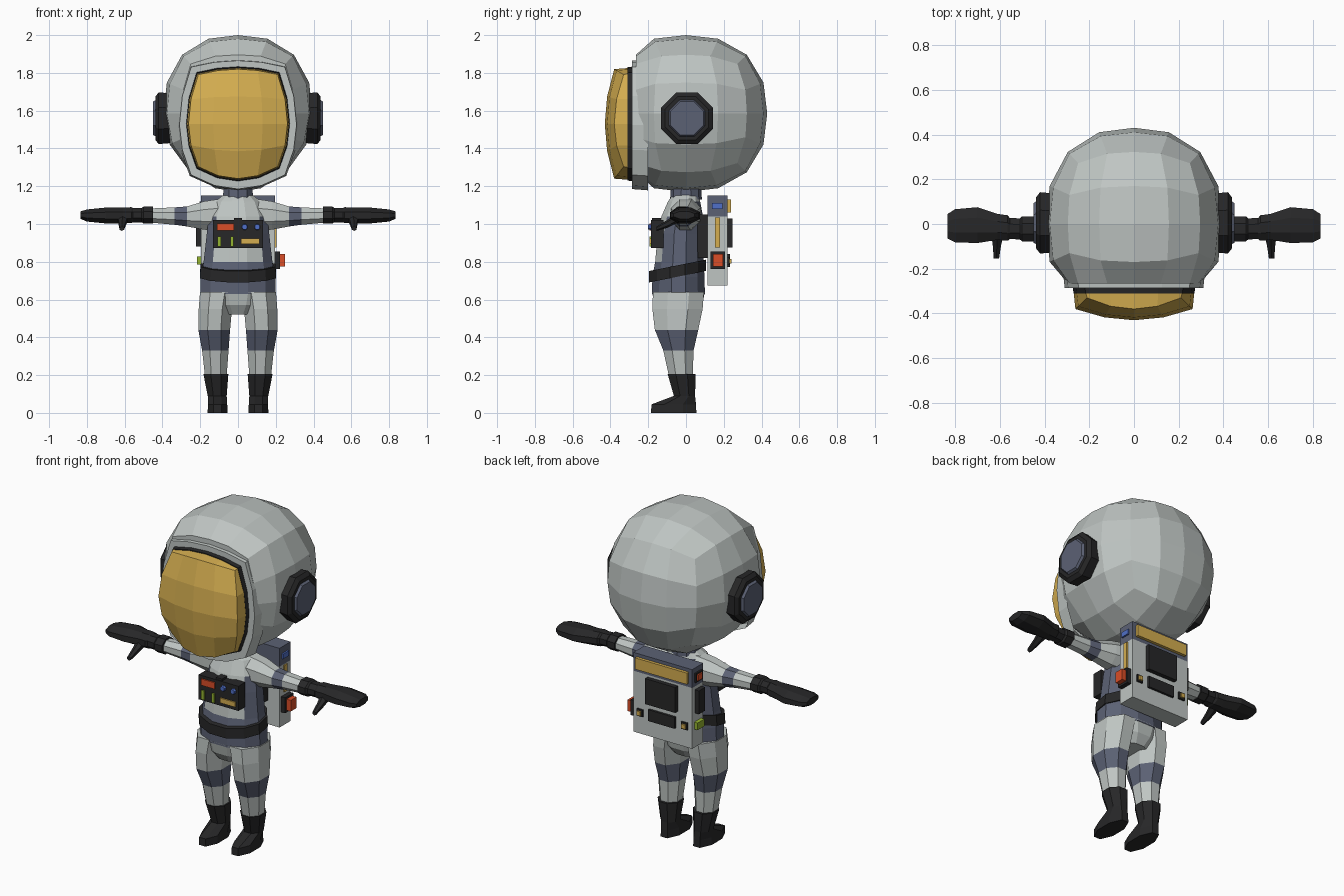
import bpy, bmesh, math
from mathutils import Vector

cube = bpy.data.objects.get("Cube")
if cube:
    bpy.data.objects.remove(cube)


def material(name, r, g, b):
    m = bpy.data.materials.new(name)
    m.use_nodes = True
    m.diffuse_color = (r, g, b, 1)
    m.node_tree.nodes["Principled BSDF"].inputs["Base Color"].default_value = (r, g, b, 1)
    return m


WHITE = material("pale grey", .52, .56, .545)
SLATE = material("slate blue", .105, .12, .175)
DARK = material("charcoal", .02, .02, .021)
GOLD = material("gold", .66, .42, .08)
RED = material("orange red", .7, .075, .02)
BLUE = material("bright blue", .08, .16, .58)
LIME = material("lime", .3, .46, .03)


def finish(name, bm, mats, mirror=False):
    bmesh.ops.recalc_face_normals(bm, faces=bm.faces)
    me = bpy.data.meshes.new(name)
    bm.to_mesh(me)
    bm.free()
    for m in mats:
        me.materials.append(m)
    ob = bpy.data.objects.new(name, me)
    bpy.context.collection.objects.link(ob)
    if mirror:
        ob.modifiers.new("Mirror", 'MIRROR').use_mirror_merge = False
    return ob


AXES = {"x": lambda t, a, b: (t, a, b),
        "y": lambda t, a, b: (a, t, b),
        "z": lambda t, a, b: (a, b, t)}


def loft(name, axis, rings, mats, n=8, mirror=False, bands=(), rule=None, tilt=0):
    """Rings are (position, centre a, centre b, half size a, half size b)."""
    bm = bmesh.new()
    loops = []
    for t, ca, cb, ra, rb in rings:
        k = 1 / math.cos(math.pi / n)
        loop = []
        for i in range(n):
            ang = 2 * math.pi * (i + .5) / n
            v = Vector(AXES[axis](t, ca + ra * k * math.cos(ang), cb + rb * k * math.sin(ang)))
            v.z += tilt * v.y
            loop.append(bm.verts.new(v))
        loops.append(loop)
    for j in range(len(loops) - 1):
        for i in range(n):
            k = (i + 1) % n
            f = bm.faces.new((loops[j][i], loops[j][k], loops[j + 1][k], loops[j + 1][i]))
            f.material_index = 1 if j in bands else 0
    bm.faces.new(loops[0])
    bm.faces.new(loops[-1])
    if rule:
        for f in bm.faces:
            f.material_index = rule(f.calc_center_median())
    return finish(name, bm, mats, mirror)


def box(name, x, y, z, mat):
    bm = bmesh.new()
    bmesh.ops.create_cube(bm, size=1)
    for v in bm.verts:
        v.co = [(lo + hi) / 2 + c * (hi - lo) for c, (lo, hi) in zip(v.co, (x, y, z))]
    return finish(name, bm, [mat])


def shield(name, sx, sz, cz, front, bulge, back, mat):
    """Domed rounded-square plate facing the front, with a rim going back."""
    bm = bmesh.new()
    bmesh.ops.create_grid(bm, x_segments=4, y_segments=4, size=1)
    for w in bm.verts:
        u, v = w.co.x, w.co.y
        drop = .1 if v > 0 else .22
        w.co = (sx * u * (1 - .2 * v * v), front + bulge * (u * u + v * v),
                cz + sz * v * (1 - drop * u * u))
    edges = [e for e in bm.edges if e.is_boundary]
    ext = bmesh.ops.extrude_edge_only(bm, edges=edges)["geom"]
    for w in ext:
        if isinstance(w, bmesh.types.BMVert):
            w.co = (w.co.x * 1.03, back, cz + (w.co.z - cz) * 1.02)
    return finish(name, bm, [mat])


# Helmet: a subdivided cube rounded into a slightly boxy ball, flat at the front
bm = bmesh.new()
bmesh.ops.create_cube(bm, size=2)
bmesh.ops.subdivide_edges(bm, edges=bm.edges[:], cuts=3, use_grid_fill=True)
for v in bm.verts:
    p = Vector([math.tan(c * math.pi / 4) for c in v.co])
    p /= sum(abs(c) ** 2.4 for c in p) ** (1 / 2.4)
    pinch = 1 - .25 * min(0, p.z) ** 2
    v.co = (p.x * .395 * pinch, max(p.y * .43, -.265), 1.585 + p.z * .415)
finish("helmet", bm, [WHITE])
shield("helmet_rim", .31, .34, 1.525, -.285, 0, -.2, WHITE)
shield("visor_seal", .27, .3, 1.53, -.31, 0, -.26, DARK)
shield("visor", .262, .29, 1.53, -.43, .05, -.305, GOLD)

# Ear pieces
loft("ear_ring", "x", [(.34, .005, 1.56, .13, .13), (.42, .005, 1.56, .137, .137),
                       (.437, .005, 1.56, .115, .115)], [DARK], mirror=True)
loft("ear_cap", "x", [(.43, .005, 1.56, .1, .1), (.45, .005, 1.56, .088, .088)],
     [SLATE], mirror=True)

# Torso: slate flanks and back, pale chest and shoulders
def torso_colour(c):
    if c.z < .8:
        return 1
    if c.y > .03:
        return int(c.z < 1.1)
    return int(abs(c.x) > .11 and c.z < 1.0 and c.y > -.1)


loft("torso", "z", [(.63, 0, -.04, .2, .14), (.72, 0, -.04, .197, .138),
                    (.8, 0, -.035, .182, .128), (.95, 0, -.03, .165, .12),
                    (1.04, 0, -.02, .155, .11), (1.12, 0, -.01, .12, .085),
                    (1.16, 0, 0, .07, .065)],
     [WHITE, SLATE], n=12, rule=torso_colour)
loft("neck", "z", [(1.13, 0, 0, .08, .08), (1.22, 0, 0, .075, .075)], [SLATE], n=10)
loft("belt", "z", [(.73, 0, -.045, .202, .15), (.79, 0, -.045, .198, .15)],
     [DARK], n=12, tilt=.2)
loft("hips", "z", [(.52, 0, -.04, .1, .09), (.57, 0, -.04, .16, .125),
                   (.64, 0, -.04, .203, .14)], [WHITE], n=12)

# Legs and boots
loft("leg", "z", [(.17, .117, -.025, .055, .06), (.33, .12, -.04, .07, .08),
                  (.44, .126, -.05, .084, .115), (.55, .12, -.045, .088, .133),
                  (.64, .108, -.04, .093, .135)], [WHITE, SLATE], mirror=True, bands=(1,))
loft("boot", "z", [(0, .108, -.065, .053, .12), (.045, .108, -.065, .051, .118),
                   (.09, .11, -.008, .05, .056), (.205, .117, -.023, .066, .074)],
     [DARK], mirror=True)

# Arms and gloves
loft("arm", "x", [(.08, 0, 1.05, .08, .085), (.18, -.005, 1.045, .07, .075),
                  (.27, -.012, 1.04, .056, .053), (.335, -.015, 1.042, .048, .046),
                  (.47, -.02, 1.045, .042, .037)], [WHITE, SLATE], mirror=True, bands=(2,))
loft("glove", "x", [(.45, -.022, 1.047, .056, .045), (.5, -.022, 1.047, .056, .045),
                    (.51, -.022, 1.047, .047, .038), (.555, -.02, 1.047, .047, .038),
                    (.565, -.018, 1.047, .057, .042), (.61, -.013, 1.045, .058, .042),
                    (.7, -.005, 1.045, .08, .042), (.8, -.008, 1.045, .074, .032),
                    (.833, -.01, 1.047, .055, .02)], [DARK], mirror=True)
loft("thumb", "y", [(-.155, .615, .975, .012, .01), (-.1, .613, 1.0, .018, .018),
                    (-.04, .61, 1.035, .028, .022)], [DARK], n=6, mirror=True)

# Chest control panel
box("chest_panel", (-.132, .132), (-.185, -.12), (.872, 1.02), DARK)
box("chest_panel_clip", (-.02, .02), (-.18, -.12), (1.015, 1.032), DARK)
box("chest_screen", (-.112, -.022), (-.193, -.18), (.965, 1.003), RED)
box("chest_slider", (.015, .115), (-.193, -.18), (.893, .922), GOLD)
for x in (-.1, -.032):
    box("chest_light", (x - .009, x + .009), (-.193, -.18), (.88, .935), LIME)
for x in (.035, .102):
    loft("chest_knob", "y", [(-.2, x, .984, .013, .013), (-.18, x, .984, .016, .016)], [BLUE])

# Backpack body
box("backpack", (-.195, .195), (.115, .22), (.675, 1.04), WHITE)
box("backpack_top", (-.195, .195), (.115, .22), (1.04, 1.15), SLATE)
box("backpack_mount", (-.12, .12), (.06, .12), (.82, 1.05), DARK)

# Backpack rear fittings
box("rear_bar", (-.172, .172), (.21, .238), (1.062, 1.13), GOLD)
box("rear_hatch", (-.1, .1), (.21, .246), (.875, 1.028), DARK)
box("rear_vent", (-.088, .088), (.21, .234), (.772, .84), DARK)
for x in (-.148, .148):
    box("rear_knob_base", (x - .02, x + .02), (.21, .23), (.782, .824), DARK)
    box("rear_knob", (x - .012, x + .012), (.225, .24), (.79, .815), GOLD)

# Backpack left side fittings
box("left_button", (.19, .205), (.137, .192), (1.08, 1.11), BLUE)
box("left_strip", (.19, .203), (.153, .18), (.875, 1.035), GOLD)
box("left_switch_base", (.19, .222), (.13, .207), (.762, .855), DARK)
box("left_switch", (.215, .25), (.143, .197), (.775, .842), RED)

# Backpack right side fittings
box("right_button_base", (-.205, -.19), (.135, .2), (1.065, 1.12), DARK)
box("right_button", (-.213, -.2), (.147, .188), (1.075, 1.11), RED)
box("right_grip", (-.222, -.19), (.135, .195), (.88, 1.02), DARK)
box("right_lamp", (-.217, -.19), (.135, .2), (.785, .828), LIME)
